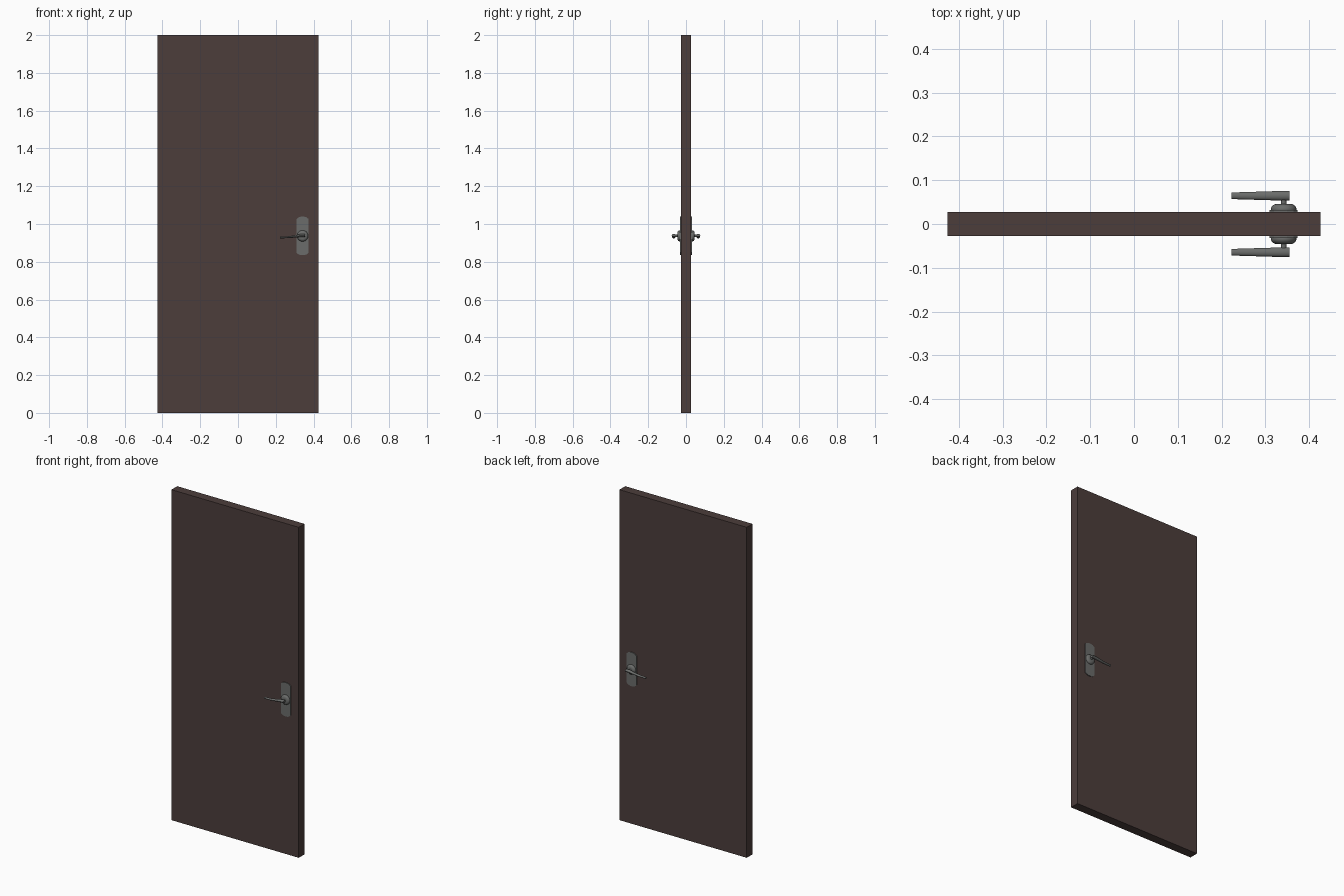
import bpy, bmesh, math
from mathutils import Vector

if "Cube" in bpy.data.objects:
    bpy.data.objects.remove(bpy.data.objects["Cube"])


def material(name, rgb):
    m = bpy.data.materials.new(name)
    m.diffuse_color = (*rgb, 1)
    m.use_nodes = True
    m.node_tree.nodes["Principled BSDF"].inputs["Base Color"].default_value = m.diffuse_color
    return m


WOOD = material("dark brown", (0.072, 0.047, 0.044))
METAL = material("grey metal", (0.145, 0.150, 0.145))
HX, HZ = 0.342, 0.937          # handle axis
FACE = 0.0275                  # half door thickness


def loft(name, rings, mat, side=1, smooth=False):
    """Bridge equal-length rings of points, cap both ends; side=-1 mirrors in y."""
    bm = bmesh.new()
    vr = [[bm.verts.new((x, y * side, z)) for x, y, z in r] for r in rings]
    n = len(rings[0])
    for a, b in zip(vr, vr[1:]):
        for i in range(n):
            bm.faces.new((a[i], a[(i + 1) % n], b[(i + 1) % n], b[i]))
    bm.faces.new(vr[0])
    bm.faces.new(vr[-1])
    bmesh.ops.recalc_face_normals(bm, faces=bm.faces)
    me = bpy.data.meshes.new(name)
    bm.to_mesh(me)
    bm.free()
    me.materials.append(mat)
    ob = bpy.data.objects.new(name, me)
    bpy.context.collection.objects.link(ob)
    if smooth:
        bpy.ops.object.select_all(action='DESELECT')
        ob.select_set(True)
        bpy.context.view_layer.objects.active = ob
        bpy.ops.object.shade_smooth_by_angle(angle=math.radians(35))
    return ob


def circle(r, y, n=24):
    return [(HX + r * math.cos(2 * math.pi * i / n), y,
             HZ + r * math.sin(2 * math.pi * i / n)) for i in range(n)]


# Door leaf
rect = [(-0.426, 0), (0.426, 0), (0.426, 2), (-0.426, 2)]
loft("door_leaf", [[(x, y, z) for x, z in rect] for y in (-FACE, FACE)], WOOD)

# Handle set on both faces
for side, tag in ((-1, "front"), (1, "back")):
    # Back plate with clipped, slightly crowned ends
    half = [(0.032, 0.089), (0.022, 0.098), (0.008, 0.102)]
    top = half + [(-x, z) for x, z in reversed(half)]
    outline = top + [(-x, -z) for x, z in top]
    loft(tag + "_plate", [[(HX + x, y, HZ + z) for x, z in outline]
                          for y in (0.025, 0.0325)], METAL, side)

    # Domed rosette and neck
    dome = [(0.027, 0.026), (0.0285, 0.030), (0.0295, 0.034), (0.0285, 0.038),
            (0.0255, 0.042), (0.021, 0.045), (0.012, 0.046)]
    loft(tag + "_rosette", [circle(r, y) for r, y in dome], METAL, side, True)
    loft(tag + "_neck", [circle(0.0065, y, 12) for y in (0.044, 0.058)],
         METAL, side, True)

    # Lever tapering and drooping towards the tip: x, z centre, half depth, half height
    stations = [(0.355, 0.940, 0.0112, 0.0075), (0.335, 0.9395, 0.0110, 0.0085),
                (0.305, 0.935, 0.0100, 0.0065), (0.265, 0.930, 0.0088, 0.0050),
                (0.223, 0.929, 0.0075, 0.0050)]
    rings = [[(x, 0.0645 + d * math.cos(a), z + h * math.sin(a))
              for a in [2 * math.pi * i / 12 for i in range(12)]]
             for x, z, d, h in stations]
    loft(tag + "_lever", rings, METAL, side, True)
